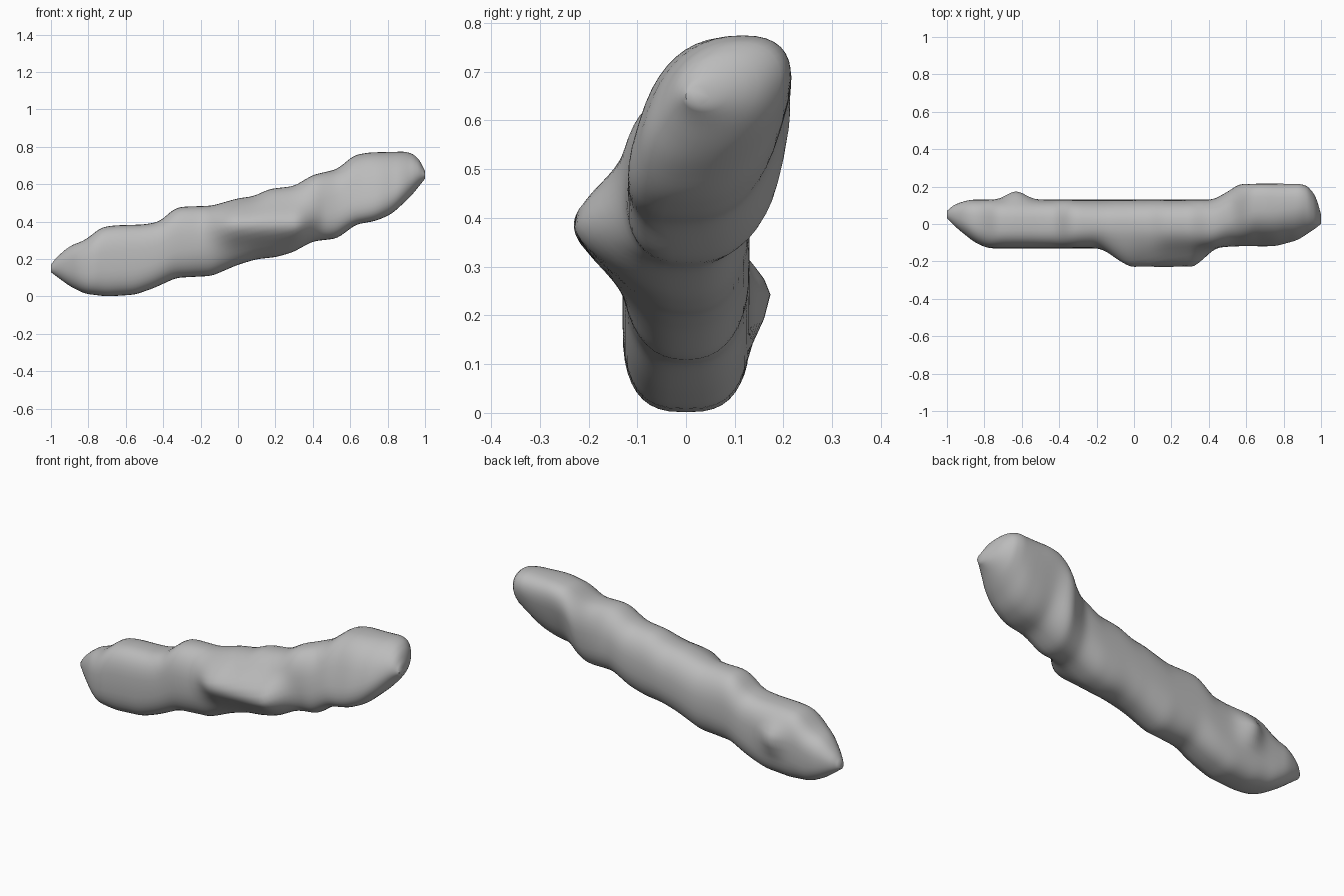
import bpy
import bmesh
from math import sin, cos, tau, exp, copysign

default = bpy.data.objects.get("Cube")
if default:
    bpy.data.objects.remove(default, do_unlink=True)

RINGS = 120
SIDES = 40

# Outline curves along the length: (x, value)
top_edge = [(-1, .17), (-.97, .21), (-.9, .27), (-.82, .3), (-.73, .37), (-.66, .38),
            (-.5, .385), (-.42, .4), (-.34, .47), (-.3, .48), (-.14, .485), (0, .525),
            (.08, .535), (.17, .575), (.3, .59), (.4, .65), (.53, .68), (.62, .755),
            (.7, .77), (.9, .775), (.96, .75), (1, .67)]
bottom_edge = [(-1, .13), (-.9, .055), (-.82, .015), (-.7, 0), (-.55, .01), (-.45, .045),
               (-.33, .1), (-.14, .11), (0, .17), (.1, .2), (.2, .21), (.29, .235),
               (.4, .295), (.53, .31), (.63, .385), (.74, .405), (.82, .44), (.92, .53), (1, .63)]
front_edge = [(-1, .03), (-.95, -.02), (-.85, -.1), (-.78, -.13), (.76, -.13),
              (.88, -.1), (.96, -.04), (1, 0)]
back_edge = [(-1, .07), (-.96, .105), (-.88, .13), (.42, .13), (.5, .18), (.56, .225),
             (.9, .23), (.95, .2), (.98, .13), (1, .05)]
squareness = [(-1, 2), (-.8, 2.8), (-.5, 2.8), (-.2, 2.3), (.4, 2.4), (.7, 2.8), (1, 2)]
lean = [(-1, 0), (.42, 0), (.65, .06), (.9, .05), (1, 0)]


def sample(curve, x):
    """Value of an outline curve at x."""
    for (a, p), (b, q) in zip(curve, curve[1:]):
        if x <= b:
            return p + (q - p) * max(0, x - a) / (b - a)
    return curve[-1][1]


def soft(curve, x):
    """Slightly rounded value, with the rounding fading out at both tips."""
    r = min(.025, (1 - abs(x)) * .5)
    return sum(sample(curve, x + r * k) for k in (-1, -.5, 0, .5, 1)) / 5


def power(v, n):
    return copysign(abs(v) ** (2 / n), v)


def step(a, b, x):
    t = min(1, max(0, (x - a) / (b - a)))
    return t * t * (3 - 2 * t)


def section_point(x, angle):
    """Point on the rounded cross-section, with the side bulges added."""
    top, bottom = soft(top_edge, x), soft(bottom_edge, x)
    front, back = soft(front_edge, x), soft(back_edge, x)
    n, tilt = soft(squareness, x), soft(lean, x)
    u, v = power(cos(angle), n), power(sin(angle), n)
    half = (back - front) / 2 - tilt * .55
    y = (front + back) / 2 + half * u + tilt * v
    z = (top + bottom) / 2 + (top - bottom) / 2 * v
    # Long front bulge
    if u < 0:
        along = step(-.22, 0, x) * (1 - step(.3, .47, x))
        y -= .1 * along * exp(-((z - .385) / .1) ** 2) * min(1, -u * 1.4)
    # Small knob on the back
    else:
        y += .045 * exp(-((x + .63) / .07) ** 2 - ((z - .24) / .075) ** 2) * u
    return x, y, z


# Body lofted through rings that crowd toward both tips
bm = bmesh.new()
rings = []
for i in range(RINGS + 1):
    t = 2 * i / RINGS - 1
    x = .6 * t + .4 * sin(t * tau / 4)
    rings.append([bm.verts.new(section_point(x, tau * k / SIDES)) for k in range(SIDES)])
for a, b in zip(rings, rings[1:]):
    for k in range(SIDES):
        m = (k + 1) % SIDES
        bm.faces.new((a[k], a[m], b[m], b[k]))
bm.faces.new(rings[0])
bm.faces.new(rings[-1])
bmesh.ops.recalc_face_normals(bm, faces=bm.faces)

mesh = bpy.data.meshes.new("lumpy_rod")
bm.to_mesh(mesh)
bm.free()
body = bpy.data.objects.new("lumpy_rod", mesh)
bpy.context.collection.objects.link(body)

# Plain grey
grey = bpy.data.materials.new("plain grey")
grey.use_nodes = True
colour = (.5, .5, .5, 1)
grey.diffuse_color = colour
grey.node_tree.nodes["Principled BSDF"].inputs["Base Color"].default_value = colour
mesh.materials.append(grey)

bpy.context.view_layer.objects.active = body
body.select_set(True)
bpy.ops.object.shade_smooth_by_angle(angle=.9)
